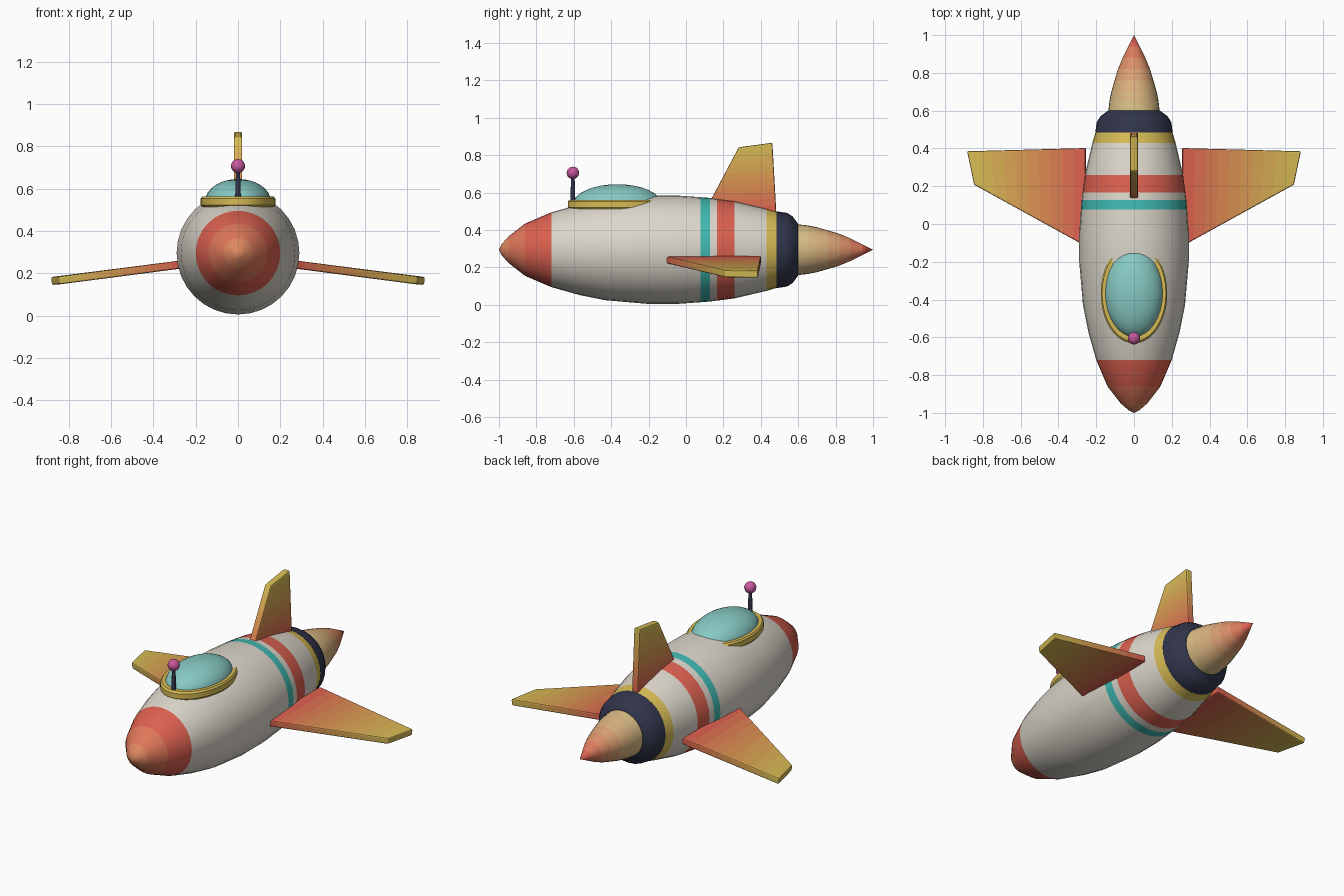
import bpy, bmesh
from math import cos, sin, tau, radians
from mathutils import Vector

if "Cube" in bpy.data.objects:
    bpy.data.objects.remove(bpy.data.objects["Cube"])

CREAM, RED, TEAL = (.72, .68, .60), (.72, .12, .08), (.05, .48, .44)
YELLOW, NAVY, GLASS, PINK = (.68, .50, .09), (.03, .035, .07), (.24, .58, .54), (.58, .10, .34)
ORANGE = (.75, .25, .12)
TAN = (.70, .52, .24)
AXIS_Z = 0.295
mats = {}


def mix(a, b, t):
    return tuple(round(p + (q - p) * t, 3) for p, q in zip(a, b))


def material(col):
    if col not in mats:
        mats[col] = bpy.data.materials.new("paint")
        mats[col].diffuse_color = (*col, 1)
    return mats[col]


def finish(name, bm, colours, loc=(0, 0, 0), smooth=35):
    """Turn a bmesh into an object with its paints."""
    bmesh.ops.recalc_face_normals(bm, faces=bm.faces)
    me = bpy.data.meshes.new(name)
    bm.to_mesh(me)
    bm.free()
    for c in colours:
        me.materials.append(material(c))
    ob = bpy.data.objects.new(name, me)
    ob.location = loc
    bpy.context.collection.objects.link(ob)
    if smooth:
        bpy.ops.object.select_all(action='DESELECT')
        ob.select_set(True)
        bpy.context.view_layer.objects.active = ob
        bpy.ops.object.shade_smooth_by_angle(angle=radians(smooth))
    return ob


def lathe(name, profile, colours, loc, axis='Y', sides=32, scale=(1, 1), closed=False, smooth=35):
    """Spin (position, radius) points; colours run per band, last one repeats."""
    bm = bmesh.new()
    rings = []
    for p, r in profile:
        ring = []
        for i in range(sides if r > 0 else 1):
            a = tau * i / sides
            u, v = r * cos(a) * scale[0], r * sin(a) * scale[1]
            ring.append(bm.verts.new((u, p, v) if axis == 'Y' else (u, v, p)))
        rings.append(ring)
    pairs = list(zip(rings, rings[1:])) + ([(rings[-1], rings[0])] if closed else [])
    palette = list(dict.fromkeys(colours))
    for k, (a, b) in enumerate(pairs):
        m = palette.index(colours[min(k, len(colours) - 1)])
        for i in range(sides):
            j = (i + 1) % sides
            vs = [a[i % len(a)], a[j % len(a)], b[j % len(b)], b[i % len(b)]]
            bm.faces.new(list(dict.fromkeys(vs))).material_index = m
    if not closed:
        for ring in (rings[0], rings[-1]):
            if len(ring) > 2:
                bm.faces.new(ring)
    return finish(name, bm, palette, loc, smooth)


def panel(name, root, tip, thickness, strips=10):
    """Flat fin from root edge to tip edge, fading red to yellow."""
    bm = bmesh.new()
    (r0, r1), (t0, t1) = [[Vector(p) for p in e] for e in (root, tip)]
    rows = [[bm.verts.new(r0.lerp(t0, i / strips)), bm.verts.new(r1.lerp(t1, i / strips))]
            for i in range(strips + 1)]
    for i in range(strips):
        a, b = rows[i], rows[i + 1]
        bm.faces.new((a[0], a[1], b[1], b[0])).material_index = i
    ob = finish(name, bm, [mix(RED, YELLOW, i / (strips - 1)) for i in range(strips)], smooth=0)
    sol = ob.modifiers.new("thickness", 'SOLIDIFY')
    sol.thickness, sol.offset = thickness, 0
    bev = ob.modifiers.new("soft edges", 'BEVEL')
    bev.width, bev.segments, bev.limit_method = .007, 2, 'ANGLE'
    return ob


# fuselage with painted nose and stripes
lathe("fuselage",
      [(-1, 0), (-.985, .03), (-.95, .07), (-.86, .14), (-.72, .2), (-.57, .242), (-.43, .27),
       (-.2, .29), (-.05, .29), (.077, .281), (.127, .277), (.167, .272), (.26, .26),
       (.43, .22), (.485, .204)],
      [ORANGE, ORANGE, mix(ORANGE, RED, .5), RED, CREAM, CREAM, CREAM, CREAM, CREAM,
       TEAL, CREAM, RED, CREAM, YELLOW],
      (0, 0, AXIS_Z), smooth=40)

# engine collar
lathe("engine_collar", [(.475, .198), (.485, .205), (.54, .197), (.57, .178), (.6, .138)],
      [NAVY], (0, 0, AXIS_Z))

# exhaust flame
flame = [(.585, .137), (.65, .13), (.7, .12), (.76, .103), (.82, .085), (.88, .06), (.94, .03), (1, 0)]
lathe("exhaust_flame", flame, [mix(TAN, RED, t) for t in (0, .1, .2, .4, .6, .8, 1)],
      (0, 0, AXIS_Z))

# wings, mirrored across the body
wings = panel("wings", [(.255, -.117, .243), (.255, .402, .243)],
              [(.845, .208, .166), (.882, .385, .163)], .038)
wings.modifiers.new("other side", 'MIRROR')

# tail fin
panel("tail_fin", [(0, .095, .49), (0, .483, .49)], [(0, .282, .843), (0, .462, .867)], .04)

# canopy and its rim
dome = [(.105 * sin(tau / 4 * k / 8), cos(tau / 4 * k / 8) if k < 8 else 0) for k in range(9)]
lathe("canopy", dome, [GLASS], (0, -.367, .54), 'Z', 32, (.155, .235), smooth=60)
lathe("canopy_rim",
      [(-.026, .85), (-.026, .96), (-.016, 1), (.014, 1), (.024, .96), (.024, .85)],
      [YELLOW], (0, -.367, .538), 'Z', 40, (.176, .265), closed=True)

# antenna
lathe("antenna_rod", [(0, .014), (.16, .009)], [NAVY], (0, -.605, .54), 'Z', 12)
bm = bmesh.new()
bmesh.ops.create_uvsphere(bm, u_segments=20, v_segments=12, radius=.033)
finish("antenna_ball", bm, [PINK], (0, -.605, .706), 60)

for m in bpy.data.materials:
    if m.users and not m.is_grease_pencil:
        m.use_nodes = True
        m.node_tree.nodes["Principled BSDF"].inputs["Base Color"].default_value = m.diffuse_color
